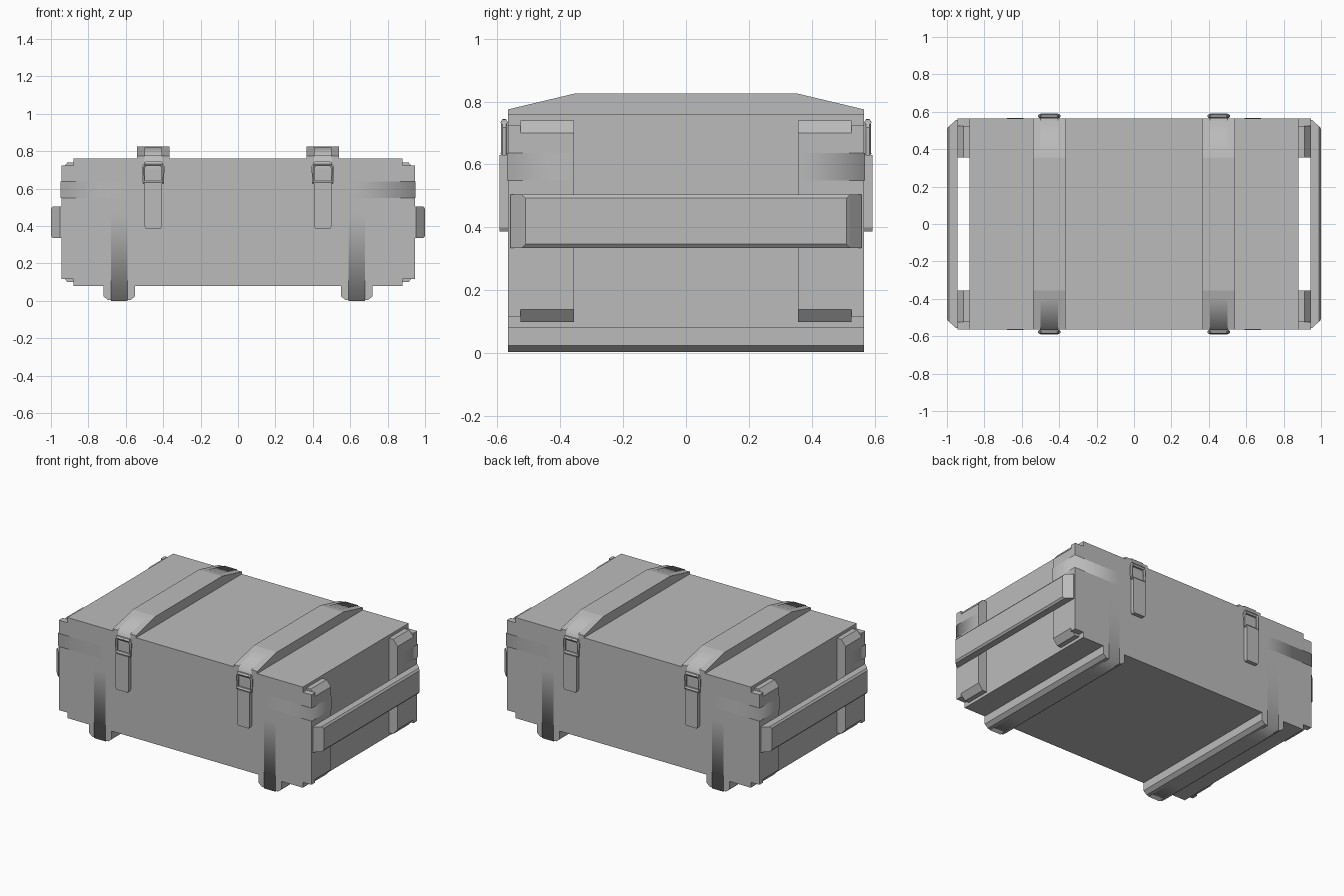
import bpy
import bmesh
from mathutils import Vector

cube = bpy.data.objects.get("Cube")
if cube:
    bpy.data.objects.remove(cube, do_unlink=True)

grey = bpy.data.materials.new("plain grey")
grey.use_nodes = True
colour = (0.5, 0.5, 0.5, 1)
grey.diffuse_color = colour
grey.node_tree.nodes["Principled BSDF"].inputs["Base Color"].default_value = colour


def finish(name, bm):
    mesh = bpy.data.meshes.new(name)
    bm.to_mesh(mesh)
    bm.free()
    mesh.materials.append(grey)
    ob = bpy.data.objects.new(name, mesh)
    bpy.context.collection.objects.link(ob)
    return ob


def prism(name, profile, axis, start, end):
    """Extrude a 2D profile along an axis; the profile uses the other two axes in order."""
    def place(p, t):
        co = list(p)
        co.insert("xyz".index(axis), t)
        return co
    bm = bmesh.new()
    low = [bm.verts.new(place(p, start)) for p in profile]
    high = [bm.verts.new(place(p, end)) for p in profile]
    bm.faces.new(low)
    bm.faces.new(high)
    n = len(profile)
    for i in range(n):
        j = (i + 1) % n
        bm.faces.new((low[i], low[j], high[j], high[i]))
    bmesh.ops.recalc_face_normals(bm, faces=bm.faces)
    return finish(name, bm)


def box(name, x, y, z):
    return prism(name, [(x[0], y[0]), (x[1], y[0]), (x[1], y[1]), (x[0], y[1])], "z", *z)


def ribbon(name, path, half_width):
    """Thin smooth metal band along a path, widened along the given vector."""
    bm = bmesh.new()
    w = Vector(half_width)
    rows = [(bm.verts.new(Vector(p) - w), bm.verts.new(Vector(p) + w)) for p in path]
    for a, b in zip(rows, rows[1:]):
        f = bm.faces.new((a[0], a[1], b[1], b[0]))
        f.smooth = True
        f.normal_update()
        if f.normal.dot(f.calc_center_median() - Vector((0, 0, 0.4))) < 0:
            f.normal_flip()
    return finish(name, bm)


def tube(name, points, radius, cyclic):
    curve = bpy.data.curves.new(name, "CURVE")
    curve.dimensions = "3D"
    curve.bevel_depth = radius
    curve.bevel_resolution = 1
    curve.use_fill_caps = True
    spline = curve.splines.new("POLY")
    spline.points.add(len(points) - 1)
    for sp, p in zip(spline.points, points):
        sp.co = (*p, 1)
    spline.use_cyclic_u = cyclic
    ob = bpy.data.objects.new(name, curve)
    bpy.context.collection.objects.link(ob)
    curve.materials.append(grey)
    bpy.ops.object.select_all(action="DESELECT")
    ob.select_set(True)
    bpy.context.view_layer.objects.active = ob
    bpy.ops.object.convert(target="MESH")
    bpy.ops.object.shade_smooth_by_angle()


# Crate body
HALF_Y = 0.565
box("crate_body", (-0.88, 0.88), (-HALF_Y, HALF_Y), (0.08, 0.76))

for sx, side in ((1, "left"), (-1, "right")):
    # Lid batten with sloping ends
    x = sx * 0.453
    prism(f"lid_batten_{side}",
          [(-HALF_Y, 0.755), (HALF_Y, 0.755), (HALF_Y, 0.775), (0.355, 0.825),
           (-0.355, 0.825), (-HALF_Y, 0.775)], "x", x - 0.086, x + 0.086)

    # Bottom skid with chamfered lower edges
    s = sx * 0.635
    prism(f"skid_{side}",
          [(s - 0.085, 0.085), (s + 0.085, 0.085), (s + 0.085, 0.025), (s + 0.06, 0.004),
           (s - 0.06, 0.004), (s - 0.085, 0.025)], "y", -HALF_Y, HALF_Y)

    # End carrying bar: chamfered ends, with a narrow bevel along its length
    bm = bmesh.new()
    rings = []
    for bx, by, z0, z1 in ((0.945, 0.557, 0.335, 0.505), (0.952, 0.557, 0.335, 0.505),
                           (0.99, 0.521, 0.335, 0.505), (1.0, 0.51, 0.347, 0.493)):
        rings.append([bm.verts.new((sx * bx, y, z)) for y, z in
                      ((-by, z0), (by, z0), (by, z1), (-by, z1))])
    for a, b in zip(rings, rings[1:]):
        for i in range(4):
            j = (i + 1) % 4
            bm.faces.new((a[i], a[j], b[j], b[i]))
    bm.faces.new(rings[0])
    bm.faces.new(rings[-1])
    bmesh.ops.recalc_face_normals(bm, faces=bm.faces)
    finish(f"carrying_bar_{side}", bm)

    for sy, end in ((-1, "front"), (1, "back")):
        tag = f"{end}_{side}"
        # Side board overhang and chamfered upright batten at the corner
        box(f"side_board_end_{tag}", (sx * 0.87, sx * 0.945),
            (sy * 0.525, sy * HALF_Y), (0.117, 0.725))
        prism(f"corner_batten_{tag}",
              [(sx * 0.87, 0.1), (sx * 0.912, 0.1), (sx * 0.945, 0.14), (sx * 0.945, 0.7),
               (sx * 0.912, 0.74), (sx * 0.87, 0.74)], "y", sy * 0.355, sy * 0.525)

        # Metal bands: corner, foot and lid
        yo = sy * (HALF_Y + 0.003)
        ribbon(f"corner_band_{tag}",
               [(sx * 0.6, yo, 0.593), (sx * 0.949, yo, 0.593), (sx * 0.949, sy * 0.355, 0.593)],
               (0, 0, 0.044))
        ribbon(f"foot_band_{tag}",
               [(s, sy * 0.355, 0), (s, yo, 0), (s, yo, 0.47)], (0.043, 0, 0))
        ribbon(f"lid_band_{tag}",
               [(x, sy * 0.395, 0.819), (x, yo, 0.779), (x, yo, 0.7)], (0.047, 0, 0))

        # Latch: wire buckle, hinge bars and lever
        yb = sy * 0.577
        frame = [(-0.05, 0.635), (0.05, 0.635), (0.052, 0.715), (0.038, 0.737),
                 (-0.038, 0.737), (-0.052, 0.715)]
        tube(f"buckle_frame_{tag}", [(x + u, yb, z) for u, z in frame], 0.01, True)
        for label, z in (("upper", 0.733), ("lower", 0.635)):
            tube(f"hinge_bar_{label}_{tag}",
                 [(x - 0.05, yb, z), (x + 0.05, yb, z)], 0.012, False)
        prism(f"latch_lever_{tag}",
              [(x - 0.047, 0.63), (x + 0.047, 0.63), (x + 0.047, 0.4), (x + 0.04, 0.387),
               (x - 0.04, 0.387), (x - 0.047, 0.4)], "y", sy * 0.56, sy * 0.592)
